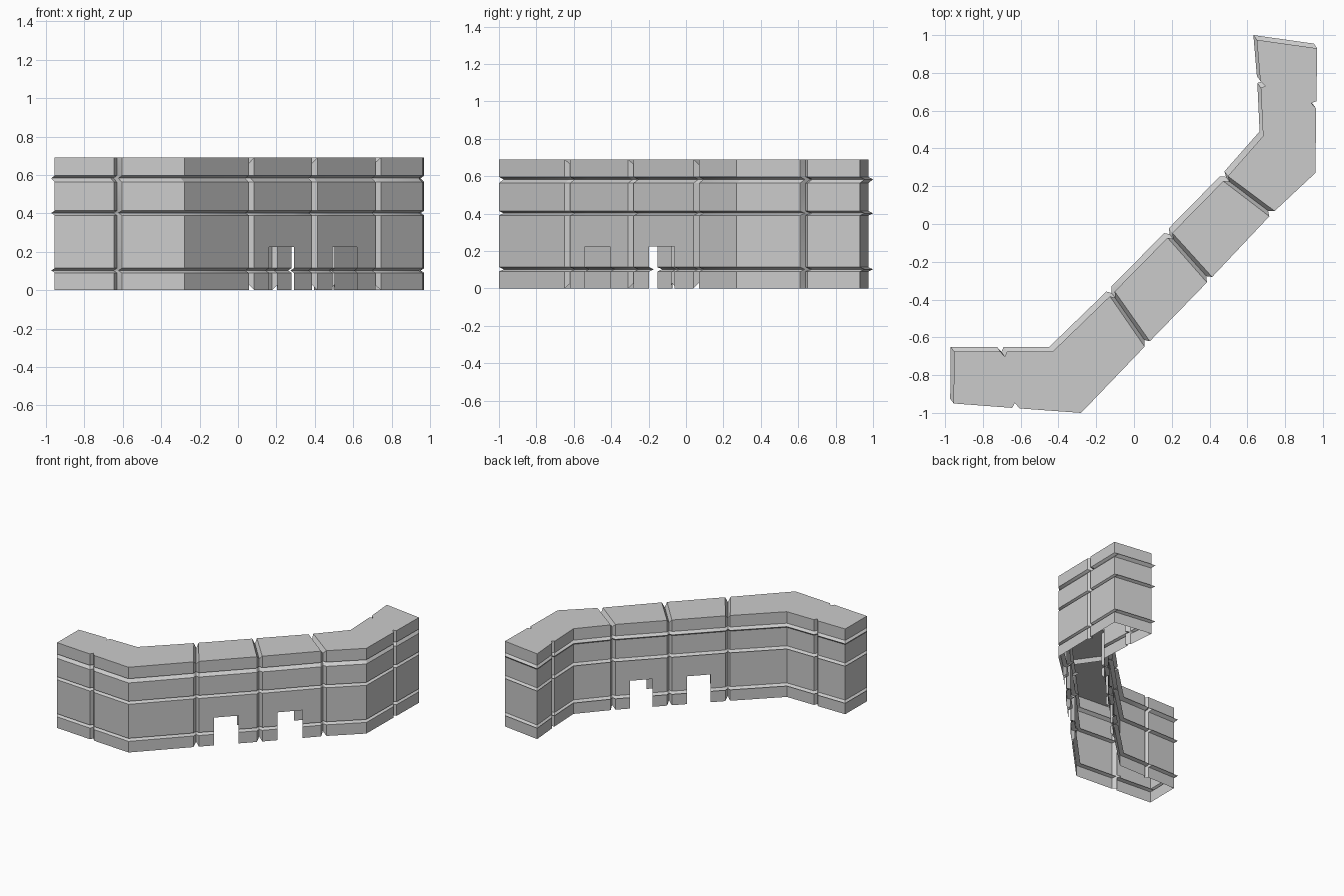
import bpy
from mathutils import Vector as V

if "Cube" in bpy.data.objects:
    bpy.data.objects.remove(bpy.data.objects["Cube"])

TOP, DOOR = 0.69, 0.225
SHIFT = V((-0.018, 0.025))          # every horizontal band leans the same way
# plan stations: (front point, back point, kind)
PLAN = [
    ((-0.955, -0.95), (-0.953, -0.675), "plain"),
    ((-0.625, -0.975), (-0.69, -0.675), "seam"),
    ((-0.28, -1.0), (-0.43, -0.675), "plain"),
    ((0.07, -0.635), (-0.115, -0.37), "joint"),
    ((0.40, -0.295), (0.19, -0.06), "joint"),
    ((0.73, 0.055), (0.485, 0.24), "joint"),
    ((0.96, 0.27), (0.683, 0.465), "plain"),
    ((0.965, 0.63), (0.67, 0.74), "seam"),
    ((0.97, 0.93), (0.65, 0.975), "plain"),
]
# wall levels: (height, is band ridge)
LEVELS = [(0, 0), (0.09, 0), (0.102, 1), (0.114, 0), (DOOR, 0), (0.39, 0),
          (0.402, 1), (0.414, 0), (0.563, 0), (0.583, 1), (0.597, 0), (TOP, 0)]
N = len(LEVELS)

# expand seams into V grooves and add stations at the doorway sides
stations, door_spans = [], []
for i, (f, b, kind) in enumerate(PLAN):
    f, b = V(f), V(b)
    if kind == "plain":
        stations.append((f, b, 0, 0))
    else:
        inset, dip = (0.025, 0.03) if kind == "joint" else (0.028, 0)
        inward = (b - f).normalized() * inset
        for side in (-1, 0, 1):
            if side == 0:
                stations.append((f + inward, b - inward, dip, 0))
            else:
                nf, nb = V(PLAN[i + side][0]), V(PLAN[i + side][1])
                stations.append((f + (nf - f).normalized() * 0.02,
                                 b + (nb - b).normalized() * 0.018, 0, 0))
    if i in (3, 4):
        nf, nb = V(PLAN[i + 1][0]), V(PLAN[i + 1][1])
        door_spans.append(len(stations))
        stations.append((f.lerp(nf, 0.28), b.lerp(nb, 0.30), 0, 0))
        stations.append((f.lerp(nf, 0.67), b.lerp(nb, 0.70), 0, 0))

# one cross-section per station: up the front wall, down the back wall
verts = []
for f, b, dip, _ in stations:
    def wall(p):
        out = []
        for z, band in LEVELS:
            q = p + SHIFT * band
            z += dip if z == 0 else -dip if z == TOP else 0
            out.append((q.x, q.y, z))
        return out
    verts += wall(f) + wall(b)[::-1]

# walls and roof, leaving the doorways open
faces, W = [], 2 * N
for i in range(len(stations) - 1):
    for j in range(W - 1):
        if i in door_spans and (j < 4 or j >= W - 5):
            continue
        a = i * W + j
        faces.append((a, a + W, a + W + 1, a + 1))

# end walls
last = (len(stations) - 1) * W
for j in range(N - 1):
    quad = (j, j + 1, W - 2 - j, W - 1 - j)
    faces.append(quad)
    faces.append(tuple(last + k for k in reversed(quad)))

mesh = bpy.data.meshes.new("building_shell")
mesh.from_pydata(verts, [], faces)
mesh.update()
shell = bpy.data.objects.new("building_shell", mesh)
bpy.context.collection.objects.link(shell)
bpy.context.view_layer.objects.active = shell
shell.select_set(True)
bpy.ops.object.shade_smooth_by_angle()
